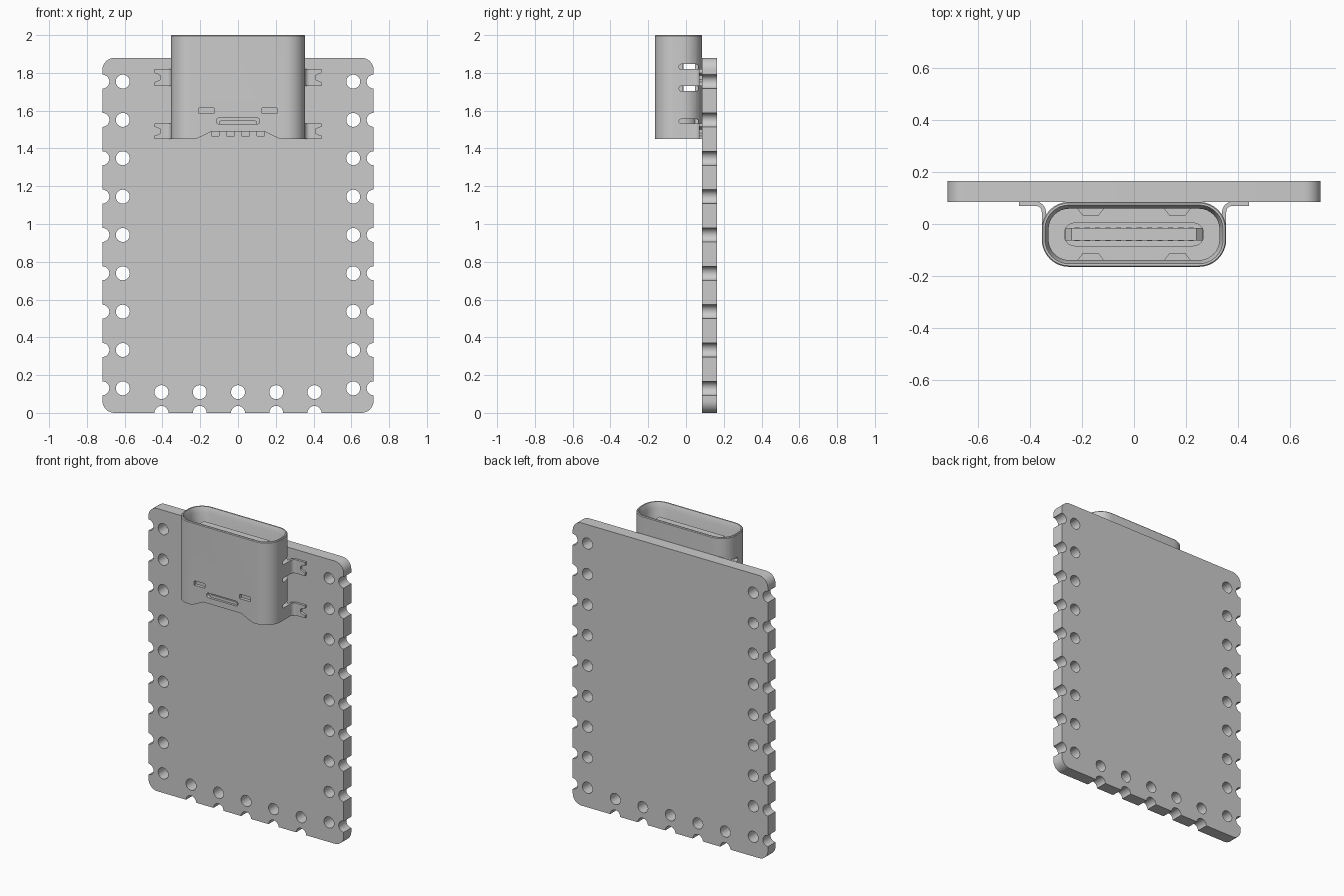
import bpy, bmesh
from math import sin, cos, pi, radians
from mathutils import Matrix

if "Cube" in bpy.data.objects:
    bpy.data.objects.remove(bpy.data.objects["Cube"])


def arc(cx, cy, r, a0, a1, n=8):
    return [(cx + r * cos(radians(a0 + (a1 - a0) * i / n)),
             cy + r * sin(radians(a0 + (a1 - a0) * i / n))) for i in range(n + 1)]


def rounded(cx, cy, hw, hh, r, n=8):
    return (arc(cx + hw - r, cy - hh + r, r, -90, 0, n) + arc(cx + hw - r, cy + hh - r, r, 0, 90, n)
            + arc(cx - hw + r, cy + hh - r, r, 90, 180, n) + arc(cx - hw + r, cy - hh + r, r, 180, 270, n))


def evaluated_mesh(ob):
    dg = bpy.context.evaluated_depsgraph_get()
    return bpy.data.meshes.new_from_object(ob.evaluated_get(dg))


def add(name, mesh):
    ob = bpy.data.objects.new(name, mesh)
    bpy.context.collection.objects.link(ob)
    return ob


def prism(name, loops, axis, lo, hi):
    """Fill loops (first outline, then holes) and extrude along an axis."""
    cu = bpy.data.curves.new(name, 'CURVE')
    cu.dimensions, cu.fill_mode, cu.extrude = '2D', 'BOTH', (hi - lo) / 2
    for pts in loops:
        sp = cu.splines.new('POLY')
        sp.points.add(len(pts) - 1)
        for p, (a, b) in zip(sp.points, pts):
            p.co = (a, b, 0, 1)
        sp.use_cyclic_u = True
    tmp = add("profile", cu)
    me = evaluated_mesh(tmp)
    bpy.data.objects.remove(tmp)
    mid = (lo + hi) / 2
    if axis == 'Y':        # points are (x, z)
        m = Matrix.Translation((0, mid, 0)) @ Matrix.Rotation(pi / 2, 4, 'X')
    elif axis == 'X':      # points are (y, z)
        m = Matrix.Translation((mid, 0, 0)) @ Matrix(((0, 0, 1, 0), (1, 0, 0, 0), (0, 1, 0, 0), (0, 0, 0, 1)))
    else:                  # points are (x, y)
        m = Matrix.Translation((0, 0, mid))
    me.transform(m)
    bm = bmesh.new()
    bm.from_mesh(me)
    bmesh.ops.remove_doubles(bm, verts=bm.verts, dist=1e-5)
    bmesh.ops.recalc_face_normals(bm, faces=bm.faces)
    bm.to_mesh(me)
    bm.free()
    return add(name, me)


def cut(ob, cutter):
    mod = ob.modifiers.new("cut", 'BOOLEAN')
    mod.operation, mod.solver, mod.object = 'DIFFERENCE', 'EXACT', cutter
    bpy.context.view_layer.update()
    me = evaluated_mesh(ob)
    ob.modifiers.clear()
    ob.data = me
    bpy.data.objects.remove(cutter)


# Circuit board: half outline with edge notches, mirrored, plus round holes
W, H, R, C = 0.718, 1.88, 0.037, 0.065
rows = [0.13 + i * 0.203 for i in range(9)]
cols = [-0.405, -0.2025, 0, 0.2025, 0.405]
half = arc(0, 0, R, 90, 0, 6)
for x in cols[3:]:
    half += arc(x, 0, R, 180, 0, 12)
half += arc(W - C, C, C, -90, 0)
for z in rows:
    half += arc(W, z, R, 270, 90, 12)
half += arc(W - C, H - C, C, 0, 90)
outline = half + [(-x, z) for x, z in reversed(half[1:])]
holes = [arc(s * 0.61, z, R, 0, 345, 23) for s in (-1, 1) for z in rows]
holes += [arc(x, 0.11, R, 0, 345, 23) for x in cols]
prism("circuit_board", [outline] + holes, 'Y', 0.085, 0.165)

# Connector shell: tube lofted through rounded rectangles
CY, HW, HH, CR = -0.04, 0.355, 0.125, 0.105
bm = bmesh.new()
rings = []
for inset, z in [(0, 1.45), (0, 1.995), (0.004, 2.0), (0.012, 2.0), (0.026, 1.965), (0.026, 1.45)]:
    pts = rounded(0, CY, HW - inset, HH - inset, CR - inset)
    rings.append([bm.verts.new((x, y, z)) for x, y in pts])
n = len(rings[0])
for a, b in zip(rings, rings[1:] + rings[:1]):
    for i in range(n):
        j = (i + 1) % n
        bm.faces.new((a[i], a[j], b[j], b[i]))
bmesh.ops.recalc_face_normals(bm, faces=bm.faces)
me = bpy.data.meshes.new("connector_shell")
bm.to_mesh(me)
bm.free()
shell = add("connector_shell", me)

# Shell openings: lower edge notch, centre slot, spring slots, side slots
notch = [(-0.26, 1.42), (-0.22, 1.452), (-0.19, 1.465), (-0.14, 1.49),
         (0.14, 1.49), (0.19, 1.465), (0.22, 1.452), (0.26, 1.42)]
cut(shell, prism("cutter", [notch], 'Y', -0.2, 0.12))
cut(shell, prism("cutter", [rounded(0, 1.545, 0.115, 0.016, 0.015)], 'Y', -0.2, -0.12))
for s in (-1, 1):
    cut(shell, prism("cutter", [rounded(s * 0.167, 1.6, 0.04, 0.015, 0.004)], 'Y', -0.2, -0.12))
    for z, r in [(1.832, 0.014), (1.717, 0.014), (1.543, 0.012)]:
        lo, hi = sorted((s * 0.29, s * 0.4))
        cut(shell, prism("cutter", [rounded(0.015, z, 0.052, r, r * 0.95)], 'X', lo, hi))

# Insulating core, stepped tongue base and tongue
prism("core", [rounded(0, CY, HW - 0.025, HH - 0.025, CR - 0.025)], 'Z', 1.49, 1.56)
prism("tongue_base", [rounded(0, CY, 0.27, 0.046, 0.044)], 'Z', 1.55, 1.69)
tongue = [(-0.24, 1.68), (-0.265, 1.70), (-0.265, 1.92), (-0.24, 1.945),
          (0.24, 1.945), (0.265, 1.92), (0.265, 1.70), (0.24, 1.68)]
prism("tongue", [tongue], 'Y', -0.063, -0.015)

# Contacts on both faces of the tongue
for y in (-0.065, -0.015):
    for i in range(12):
        x = -0.22 + i * 0.04
        prism("contact", [rounded(x, 1.80, 0.01, 0.10, 0.004, 2)], 'Y', y, y + 0.002)

# Inner retaining springs on both walls
for s in (-1, 1):
    for wall, inward in ((0.064, -1), (-0.144, 1)):
        prof = [(s * 0.167 + dx, wall + inward * dy) for dx, dy in
                ((-0.055, 0), (-0.03, 0.032), (0.03, 0.032), (0.055, 0))]
        prism("retaining_spring", [prof], 'Z', 1.585, 1.70)

# Latch lip below the centre slot
prism("latch_lip", [rounded(0, 1.535, 0.10, 0.012, 0.01)], 'Y', -0.15, -0.13)

# Solder leads at the lower edge
for x in (-0.12, -0.04, 0.04, 0.12):
    prism("solder_lead", [rounded(x, 1.485, 0.021, 0.022, 0.003, 2)], 'Y', 0.06, 0.086)

# Mounting tabs: bent strip from the shell side and forked foot on the board
for s in (-1, 1):
    for z0, z1 in ((1.73, 1.82), (1.45, 1.532)):
        zc = (z0 + z1) / 2
        outer = arc(0.379, 0.046, 0.04, 180, 90, 6)
        inner = arc(0.379, 0.046, 0.024, 90, 180, 6)
        bend = [(0.339, -0.03)] + outer + inner + [(0.355, -0.03)]
        prism("tab_bend", [[(s * x, y) for x, y in bend]], 'Z', z0, z1)
        fork = [(0.375, z0), (0.443, z0), (0.443, zc - 0.024), (0.425, zc - 0.018), (0.41, zc - 0.01),
                (0.41, zc + 0.01), (0.425, zc + 0.018), (0.443, zc + 0.024), (0.443, z1), (0.375, z1)]
        prism("tab_foot", [[(s * x, z) for x, z in fork]], 'Y', 0.07, 0.086)

# Smooth curved sides, keep edges crisp
for ob in bpy.context.collection.objects:
    ob.select_set(True)
    bpy.context.view_layer.objects.active = ob
bpy.ops.object.shade_smooth_by_angle(angle=radians(30))
